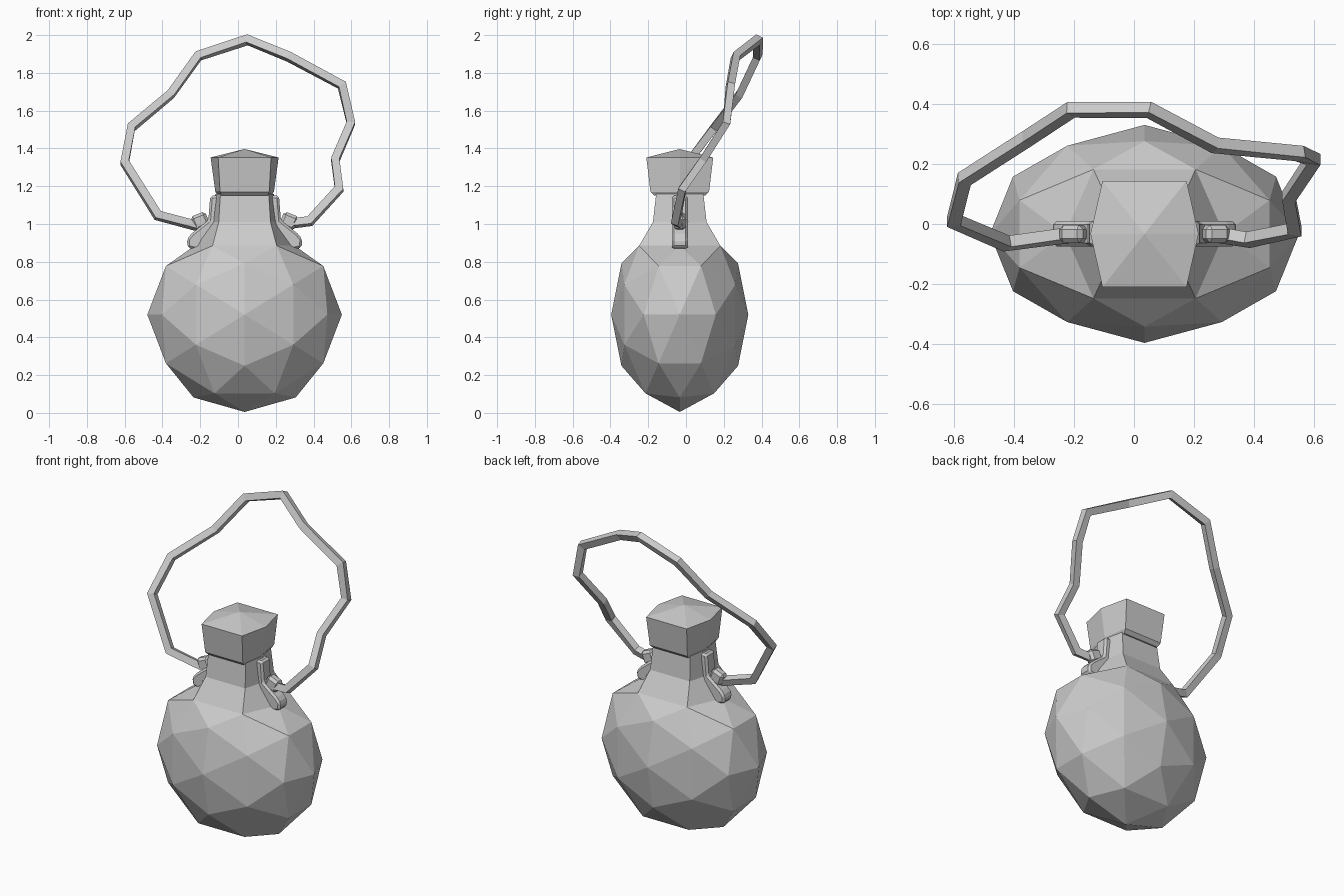
import bpy, bmesh, math
from mathutils import Vector, Matrix

if "Cube" in bpy.data.objects:
    bpy.data.objects.remove(bpy.data.objects["Cube"])

CX, CY = 0.035, -0.033   # flask axis


def finish(bm, name):
    bmesh.ops.recalc_face_normals(bm, faces=bm.faces)
    me = bpy.data.meshes.new(name)
    bm.to_mesh(me)
    bm.free()
    ob = bpy.data.objects.new(name, me)
    bpy.context.collection.objects.link(ob)
    return ob


def bridge(bm, a, b):
    n = len(a)
    for i in range(n):
        bm.faces.new((a[i], a[(i + 1) % n], b[(i + 1) % n], b[i]))


def hexagon(bm, a, b, c, z, za=None):
    # corners at +-a on x, flat edges of half length b at +-c on y
    pts = [(a, 0), (b, c), (-b, c), (-a, 0), (-b, -c), (b, -c)]
    return [bm.verts.new((CX + x, CY + y, za if za and y == 0 else z)) for x, y in pts]


# flask: faceted ball with its top opened and drawn up into a six-sided neck
bm = bmesh.new()
bmesh.ops.create_icosphere(bm, subdivisions=2, radius=1,
                           matrix=Matrix.Rotation(math.radians(-31.717), 4, 'Y'))
bm.verts.ensure_lookup_table()
pole = max(bm.verts, key=lambda v: v.co.z)
rim = [e.other_vert(pole) for e in pole.link_edges]
bmesh.ops.delete(bm, geom=[pole], context='VERTS')
for v in bm.verts:
    v.co = (CX + v.co.x * 0.515, CY + v.co.y * 0.363, 0.52 + v.co.z * 0.515)
for v in rim:
    x, y = v.co.x - CX, v.co.y - CY
    side = abs(y) < 0.05
    v.co = (CX + math.copysign(0.265 if side else 0.17, x),
            CY + (0 if side else math.copysign(0.215, y)), 0.885)
rim.sort(key=lambda v: math.atan2(v.co.y - CY, v.co.x - CX + 1e-6) % 6.2831)
if abs(rim[-1].co.y - CY) < 0.01:
    rim = rim[-1:] + rim[:-1]
prev = rim
for a, b, c, z in ((0.175, 0.137, 0.142, 1.01), (0.155, 0.128, 0.125, 1.16)):
    ring = hexagon(bm, a, b, c, z)
    bridge(bm, prev, ring)
    prev = ring
bm.faces.new(prev)
finish(bm, "flask_body")

# stopper: flared six-sided cap with a shallow peak
bm = bmesh.new()
prev = hexagon(bm, 0.14, 0.122, 0.135, 1.15)
bm.faces.new(prev)
for a, b, c, z in ((0.155, 0.13, 0.155, 1.17), (0.18, 0.14, 0.177, 1.352)):
    ring = hexagon(bm, a, b, c, z)
    bridge(bm, prev, ring)
    prev = ring
peak = bm.verts.new((CX, CY, 1.397))
for i in range(6):
    bm.faces.new((prev[i], prev[(i + 1) % 6], peak))
finish(bm, "stopper")


# lugs on both sides of the neck, each with a small block holding the strap
def lug(s, name):
    bm = bmesh.new()
    prof = [(0.13, 1.15), (0.182, 1.15), (0.192, 1.02), (0.28, 0.95),
            (0.305, 0.92), (0.302, 0.875), (0.24, 0.86), (0.13, 0.98)]
    r = [[bm.verts.new((CX + s * x, y, z)) for x, z in prof] for y in (-0.075, 0.01)]
    bridge(bm, r[0], r[1])
    bm.faces.new(r[0])
    bm.faces.new(r[1])
    ob = finish(bm, name + "_lug")
    bev = ob.modifiers.new("bevel", 'BEVEL')
    bev.width, bev.segments = 0.012, 1

    bm = bmesh.new()
    m = (Matrix.Translation((CX + s * 0.235, -0.033, 1.015)) @
         Matrix.Rotation(s * math.radians(22), 4, 'Y') @
         Matrix.Diagonal((0.085, 0.06, 0.08, 1)))
    bmesh.ops.create_cube(bm, size=1, matrix=m)
    ob = finish(bm, name + "_strap_block")
    bev = ob.modifiers.new("bevel", 'BEVEL')
    bev.width, bev.segments = 0.015, 1


lug(-1, "left")
lug(1, "right")

# strap: square section swept along an uneven loop, with mitred corners
path = [Vector(p) for p in (
    (-0.20, -0.035, 0.985), (-0.425, -0.065, 1.045), (-0.60, 0.01, 1.325),
    (-0.565, 0.15, 1.512), (-0.355, 0.285, 1.688), (-0.21, 0.38, 1.89),
    (0.05, 0.38, 1.975), (0.27, 0.262, 1.885), (0.55, 0.235, 1.735),
    (0.598, 0.215, 1.535), (0.515, 0.09, 1.34), (0.535, -0.02, 1.185),
    (0.38, -0.053, 1.015), (0.26, -0.033, 1.0))]
bm = bmesh.new()
normal = Vector((0, -0.9, 0.42)).normalized()
prev = None
for i, p in enumerate(path):
    d0 = (p - path[max(i - 1, 0)]).normalized() if i else (path[1] - p).normalized()
    d1 = (path[i + 1] - p).normalized() if i < len(path) - 1 else d0
    t = (d0 + d1).normalized()
    side = t.cross(normal).normalized()
    up = side.cross(t).normalized()
    h = 0.021 / max(t.dot(d0), 0.6)
    ring = [bm.verts.new(p + side * h * u + up * 0.02 * w)
            for u, w in ((1, 1), (-1, 1), (-1, -1), (1, -1))]
    if prev:
        bridge(bm, prev, ring)
    else:
        bm.faces.new(ring)
    prev = ring
bm.faces.new(prev)
finish(bm, "strap")
